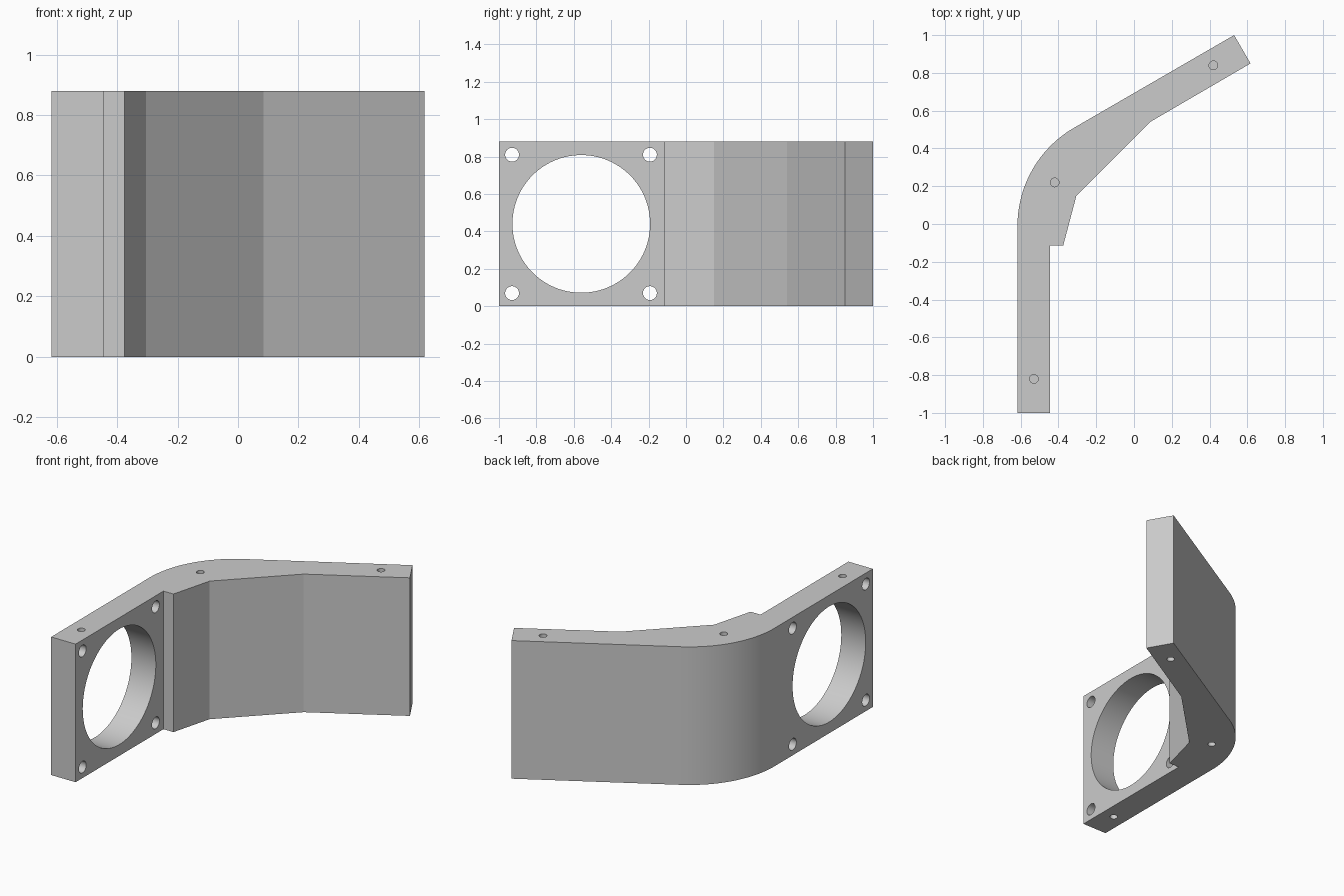
import bpy, bmesh
from math import radians, sin, cos
from mathutils import Matrix, Vector

cube = bpy.data.objects.get("Cube")
if cube:
    bpy.data.objects.remove(cube, do_unlink=True)

HEIGHT = 0.88
grey = bpy.data.materials.new("plain grey")
grey.use_nodes = True
colour = (0.6, 0.6, 0.6, 1)
grey.diffuse_color = colour
grey.node_tree.nodes["Principled BSDF"].inputs["Base Color"].default_value = colour


def finish(name, bm):
    bmesh.ops.recalc_face_normals(bm, faces=bm.faces)
    mesh = bpy.data.meshes.new(name)
    bm.to_mesh(mesh)
    bm.free()
    mesh.materials.append(grey)
    obj = bpy.data.objects.new(name, mesh)
    bpy.context.collection.objects.link(obj)
    return obj


# Bent bracket outline: rounded outer wall, faceted inner wall
ARC_STEPS, RADIUS = 24, 0.6
outline = [(-0.617, -1)]
for i in range(ARC_STEPS + 1):
    a = radians(180 - 60 * i / ARC_STEPS)
    outline.append((-0.017 + RADIUS * cos(a), -0.01 + RADIUS * sin(a)))
outline += [(0.53, 1), (0.617, 0.85), (0.085, 0.54), (-0.305, 0.15),
            (-0.375, -0.115), (-0.445, -0.115), (-0.445, -1)]

bm = bmesh.new()
base = bm.faces.new([bm.verts.new((x, y, 0)) for x, y in outline])
raised = bmesh.ops.extrude_face_region(bm, geom=[base])["geom"]
bmesh.ops.translate(bm, vec=(0, 0, HEIGHT),
                    verts=[v for v in raised if isinstance(v, bmesh.types.BMVert)])
bracket = finish("angled_bracket", bm)

# All round openings gathered into one cutter
cutters = bmesh.new()


def drill(centre, radius, depth, sides, along_x=False):
    turn = Matrix.Rotation(radians(90), 4, "Y") if along_x else Matrix()
    bmesh.ops.create_cone(cutters, cap_ends=True, segments=sides,
                          radius1=radius, radius2=radius, depth=depth,
                          matrix=Matrix.Translation(Vector(centre)) @ turn)


# Fan opening and its four corner screw holes
drill((-0.53, -0.56, HEIGHT / 2), 0.368, 0.5, 96, True)
for y in (-0.93, -0.193):
    for z in (0.07, HEIGHT - 0.07):
        drill((-0.53, y, z), 0.037, 0.5, 48, True)

# Blind pin holes in the top and bottom edges
for x, y in ((-0.53, -0.82), (-0.42, 0.22), (0.42, 0.84)):
    for z in (0, HEIGHT):
        drill((x, y, z), 0.023, 0.2, 48)

cutter = finish("hole_cutter", cutters)
cutter.hide_render = True

# Cut the holes and smooth only the curved walls
cut = bracket.modifiers.new("holes", "BOOLEAN")
cut.operation = "DIFFERENCE"
cut.solver = "EXACT"
cut.object = cutter
bpy.ops.object.select_all(action="DESELECT")
bracket.select_set(True)
bpy.context.view_layer.objects.active = bracket
bpy.ops.object.modifier_apply(modifier=cut.name)
bpy.data.objects.remove(cutter, do_unlink=True)
bpy.ops.object.shade_smooth_by_angle(angle=radians(12))
